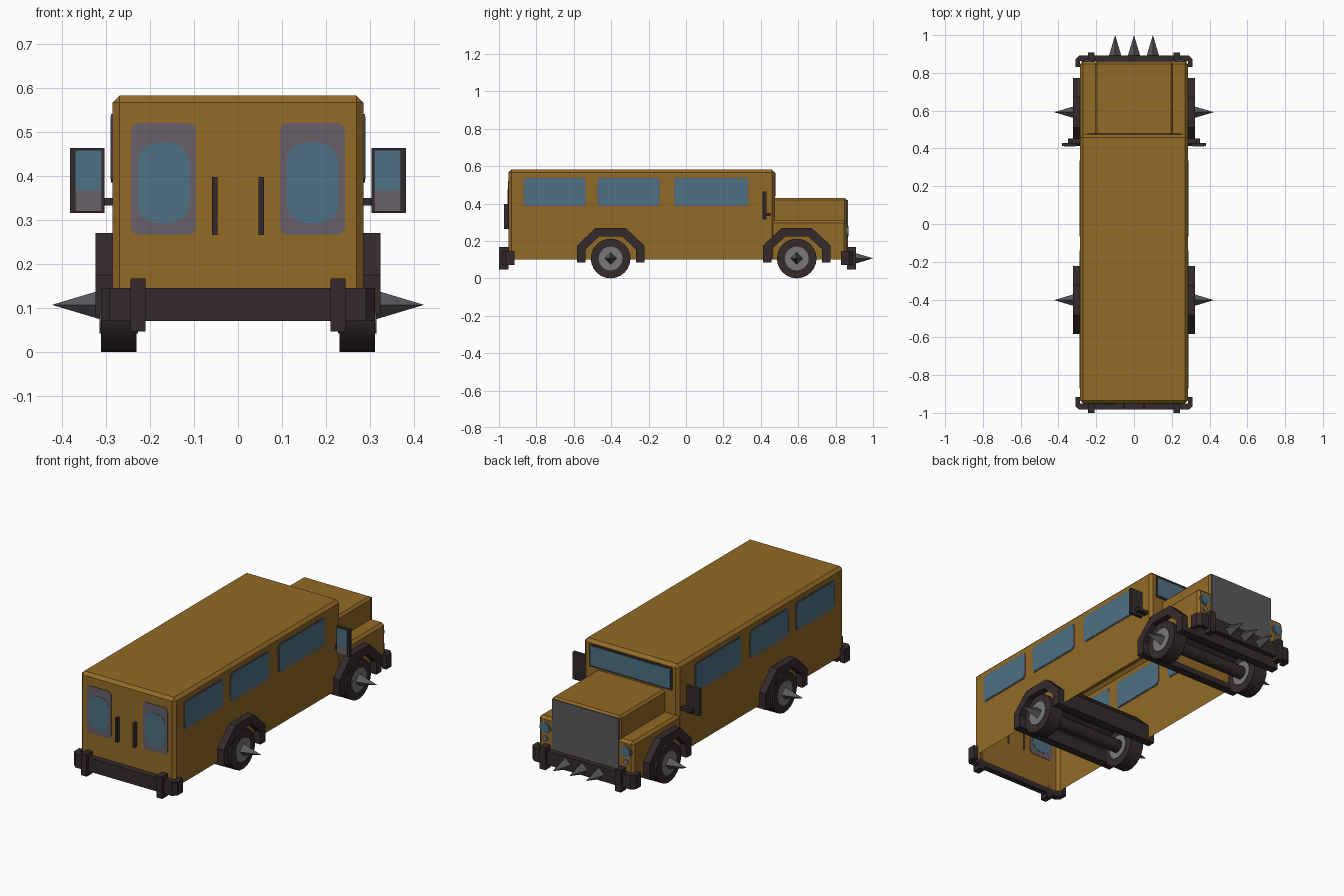
import bpy, bmesh, math
from mathutils import Vector, Matrix

if "Cube" in bpy.data.objects:
    bpy.data.objects.remove(bpy.data.objects["Cube"])


def material(name, rgb):
    m = bpy.data.materials.new(name)
    m.diffuse_color = (*rgb, 1)
    m.use_nodes = True
    m.node_tree.nodes["Principled BSDF"].inputs["Base Color"].default_value = m.diffuse_color
    return m


GOLD = material("mustard_paint", (0.29, 0.145, 0.02))
DARK = material("dark_rubber", (0.034, 0.023, 0.024))
BLUE = material("blue_glass", (0.075, 0.165, 0.225))
TRIM = material("window_grey", (0.14, 0.115, 0.14))
GRILL = material("grille_grey", (0.10, 0.10, 0.11))
STEEL = material("steel", (0.19, 0.19, 0.19))


def finish(bm, name, mat, smooth=False):
    bmesh.ops.recalc_face_normals(bm, faces=bm.faces[:])
    me = bpy.data.meshes.new(name)
    bm.to_mesh(me)
    bm.free()
    me.materials.append(mat)
    ob = bpy.data.objects.new(name, me)
    bpy.context.collection.objects.link(ob)
    if smooth:
        bpy.context.view_layer.objects.active = ob
        ob.select_set(True)
        bpy.ops.object.shade_smooth_by_angle(angle=math.radians(40))
        ob.select_set(False)
    return ob


def prism(name, pts, axis, lo, hi, mat, smooth=False):
    """Extrude a 2D outline along an axis."""
    def place(p, d):
        return {'x': (d, p[0], p[1]), 'y': (p[0], d, p[1]), 'z': (p[0], p[1], d)}[axis]
    bm = bmesh.new()
    a = [bm.verts.new(place(p, lo)) for p in pts]
    b = [bm.verts.new(place(p, hi)) for p in pts]
    bm.faces.new(a)
    bm.faces.new(b[::-1])
    for i in range(len(pts)):
        j = (i + 1) % len(pts)
        bm.faces.new((a[i], a[j], b[j], b[i]))
    return finish(bm, name, mat, smooth)


def box(name, x0, x1, y0, y1, z0, z1, mat):
    return prism(name, [(x0, y0), (x1, y0), (x1, y1), (x0, y1)], 'z', z0, z1, mat)


def shell(name, x, y0, y1, z0, z1, bev):
    """Bevelled box without a floor."""
    bm = bmesh.new()
    bmesh.ops.create_cube(bm, size=1)
    for v in bm.verts:
        v.co = (v.co.x * 2 * x, y0 + (v.co.y + .5) * (y1 - y0), z0 + (v.co.z + .5) * (z1 - z0))
    edges = [e for e in bm.edges if max(v.co.z for v in e.verts) > z0 + .001]
    bmesh.ops.bevel(bm, geom=edges, offset=bev, segments=1, affect='EDGES')
    bm.normal_update()
    floor = [f for f in bm.faces if f.normal.z < -.9]
    bmesh.ops.delete(bm, geom=floor, context='FACES')
    return finish(bm, name, GOLD)


def rounded(a0, a1, b0, b1, r, n=4):
    pts = []
    for k, (ca, cb) in enumerate([(a1 - r, b1 - r), (a0 + r, b1 - r), (a0 + r, b0 + r), (a1 - r, b0 + r)]):
        for i in range(n + 1):
            t = math.pi / 2 * (k + i / n)
            pts.append((ca + r * math.cos(t), cb + r * math.sin(t)))
    return pts


def circle(ca, cb, r, n):
    return [(ca + r * math.cos(2 * math.pi * i / n), cb + r * math.sin(2 * math.pi * i / n)) for i in range(n)]


def spike(name, base, direction, length, r):
    d = Vector(direction)
    bm = bmesh.new()
    m = Matrix.Translation(Vector(base) + d * length / 2) @ d.to_track_quat('Z', 'Y').to_matrix().to_4x4()
    bmesh.ops.create_cone(bm, cap_ends=True, segments=4, radius1=r, radius2=0, depth=length, matrix=m)
    return finish(bm, name, GRILL)


# Body shells
shell("cabin", .285, -.95, .475, .10, .582, .016)
shell("fender_box", .285, .45, .86, .10, .31, .014)
shell("engine_hood", .207, .45, .86, .29, .43, .012)

# Side windows
for s, side in ((1, "right"), (-1, "left")):
    for i, (y0, y1) in enumerate([(-.87, -.535), (-.475, -.14), (-.065, .335)]):
        for nm, mat, g, h in (("window_trim", TRIM, 0, .003), ("window", BLUE, .006, .0045)):
            prism(f"{side}_{nm}_{i}", rounded(y0 + g, y1 - g, .385 + g, .54 - g, .018),
                  'x', s * .285 - h, s * .285 + h, mat)

# Rear door windows and handles
for s in (1, -1):
    a, b = sorted((s * .095, s * .243))
    prism("door_window_trim", rounded(a, b, .265, .52, .02), 'y', -.953, -.947, TRIM)
    a, b = sorted((s * .11, s * .228))
    prism("door_window", rounded(a, b, .292, .475, .045), 'y', -.9545, -.9455, BLUE)
    c = s * .0525
    box("door_handle", c - .006, c + .006, -.972, -.948, .265, .397, DARK)

# Windshield
prism("windshield_trim", rounded(-.25, .25, .438, .562, .006), 'y', .472, .478, DARK)
prism("windshield", rounded(-.24, .24, .448, .552, .006), 'y', .4705, .4795, BLUE)

# Grille and lamps
box("grille", -.2, .2, .857, .865, .12, .42, GRILL)
for s in (1, -1):
    prism("headlight_rim", circle(s * .243, .252, .034, 12), 'y', .855, .864, STEEL)
    prism("headlight", circle(s * .243, .252, .027, 12), 'y', .86, .868, BLUE)
    prism("marker_lamp", circle(s * .243, .195, .015, 8), 'y', .855, .866, STEEL)

# Bumpers wrapping round both ends, with guards
for e, yend, tip, ret, wall, label in ((-1, -.983, -1.0, -.917, -.95, "rear"),
                                       (1, .892, .908, .83, .862, "front")):
    half = [(.285, wall), (.285, ret), (.311, ret), (.311, yend - e * .02), (.29, yend)]
    outline = half + [(-x, y) for x, y in half[::-1]]
    prism(f"{label}_bumper", outline, 'z', .07, .145, DARK)
    for s in (1, -1):
        a, b = sorted((s * .21, s * .244))
        y0, y1 = sorted((wall, tip))
        box(f"{label}_bumper_guard", a, b, y0, y1, .047, .167, DARK)
for x in (-.1, 0, .1):
    spike("ram_spike", (x, .89, .107), (0, 1, 0), .11, .033)

# Wheels, full-width arches, axles and hub spikes
for cy in (-.403, .592):
    outer = [(-.18, .085), (-.18, .175), (-.08, .27), (.08, .27), (.18, .175), (.18, .085)]
    inner = [(.135, .085), (.135, .155), (.06, .225), (-.06, .225), (-.135, .155), (-.135, .085)]
    prism("wheel_arch", [(cy + y, z) for y, z in outer + inner], 'x', -.323, .323, DARK)
    prism("axle", circle(cy, .108, .035, 12), 'x', -.24, .24, DARK, True)
    for s in (1, -1):
        a, b = sorted((s * .23, s * .311))
        prism("tyre", circle(cy, .106, .106, 24), 'x', a, b, DARK, True)
        prism("hub", circle(cy, .106, .064, 20), 'x', a - .003, b + .003, STEEL)
        spike("hub_spike", (s * .312, cy, .107), (s, 0, 0), .11, .033)

# Door mirrors
for s in (1, -1):
    def span(p, q):
        return sorted((s * p, s * q))
    box("mirror_stem", *span(.28, .35), .425, .452, .332, .35, DARK)
    box("mirror_case", *span(.303, .381), .413, .43, .315, .463, DARK)
    box("mirror_glass", *span(.309, .37), .409, .414, .366, .458, BLUE)
    box("mirror_lower_glass", *span(.309, .37), .409, .414, .319, .366, TRIM)
